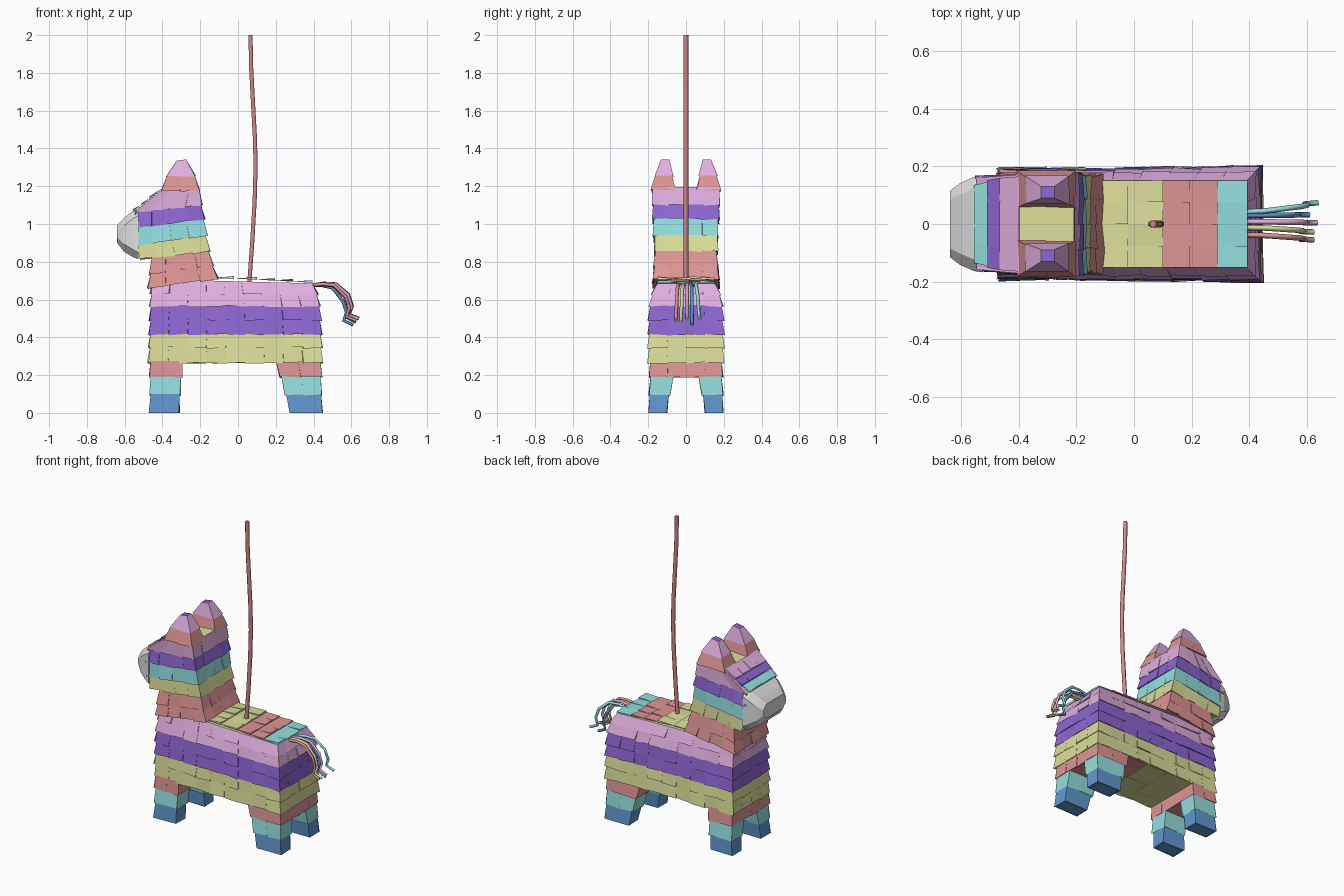
import bpy, bmesh, random
from mathutils import Vector as V

if "Cube" in bpy.data.objects:
    bpy.data.objects.remove(bpy.data.objects["Cube"])

random.seed(4)


def lin(c):
    c /= 255
    return c / 12.92 if c <= 0.04045 else ((c + 0.055) / 1.055) ** 2.4


COLOURS = {"pink": (225, 175, 224), "purple": (142, 102, 210), "yellow": (220, 222, 154),
           "red": (223, 149, 149), "cyan": (148, 223, 223), "blue": (98, 152, 208),
           "off white": (224, 224, 224), "rope red": (212, 136, 139)}
MATS = {}
for name, rgb in COLOURS.items():
    m = bpy.data.materials.new(name)
    m.diffuse_color = (*[lin(c) for c in rgb], 1)
    m.use_nodes = True
    m.node_tree.nodes["Principled BSDF"].inputs["Base Color"].default_value = m.diffuse_color
    MATS[name] = m
IDX = {n: i for i, n in enumerate(COLOURS)}


def finish(bm, name):
    bmesh.ops.recalc_face_normals(bm, faces=bm.faces)
    me = bpy.data.meshes.new(name)
    bm.to_mesh(me)
    bm.free()
    for m in MATS.values():
        me.materials.append(m)
    ob = bpy.data.objects.new(name, me)
    bpy.context.collection.objects.link(ob)
    return ob


def face(bm, vs, col):
    bm.faces.new(vs).material_index = IDX[col]


def flap(bm, t0, t1, b0, b1, o0, o1, col):
    """One paper flap: a wedge, thin at the top edge and lifted at the bottom edge."""
    t0, t1, b0, b1, o0, o1 = [bm.verts.new(p) for p in (t0, t1, b0, b1, o0, o1)]
    for f in ((t0, t1, o1, o0), (t0, b0, b1, t1), (b0, o0, o1, b1), (t0, o0, b0), (t1, b1, o1)):
        face(bm, f, col)


def loft(bm, rings, cols, low, top):
    """Closed solid through rings of points, one colour per band plus two caps."""
    vs = [[bm.verts.new(p) for p in r] for r in rings]
    n = len(vs[0])
    for lo, hi, col in zip(vs, vs[1:], cols):
        for k in range(n):
            face(bm, (lo[k], lo[(k + 1) % n], hi[(k + 1) % n], hi[k]), col)
    face(bm, vs[0][::-1], low)
    face(bm, vs[-1], top)


def corners(r, d=0.0):
    """Ring (x0, z0, x1, z1, y_low, y_high, optional narrowing at x0), grown outward by d."""
    x0, z0, x1, z1, ya, yb = r[:6]
    t = r[6] if len(r) > 6 else 0
    return [V((x0 - d, ya + t - d, z0)), V((x1 + d, ya - d, z1)),
            V((x1 + d, yb + d, z1)), V((x0 - d, yb - t + d, z0))]


def paper(name, rings, cols, low, top, flare=0.008, first_drop=0.01, size=0.1):
    """Block covered in rows of overlapping paper flaps, listed bottom to top."""
    bm = bmesh.new()
    loft(bm, [corners(r, -0.002) for r in rings], cols, low, top)
    for i, col in enumerate(cols):
        lo, hi, out = corners(rings[i]), corners(rings[i + 1]), corners(rings[i], flare)
        drop = first_drop if i == 0 else 0.01
        for k in range(4):
            j = (k + 1) % 4
            n = max(1, round((lo[j] - lo[k]).length / size))
            for s in range(n):
                a, b = s / n, (s + 1) / n
                j1, j2 = random.uniform(0.4, 1.6), random.uniform(0.4, 1.6)
                t0, t1 = hi[k].lerp(hi[j], a), hi[k].lerp(hi[j], b)
                b0, b1 = lo[k].lerp(lo[j], a), lo[k].lerp(lo[j], b)
                o0 = b0.lerp(out[k].lerp(out[j], a), j1) - V((0, 0, drop * random.random()))
                o1 = b1.lerp(out[k].lerp(out[j], b), j2) - V((0, 0, drop * random.random()))
                flap(bm, t0, t1, b0, b1, o0, o1, col)
    return finish(bm, name)


def tiles(name, strips, lift, n):
    """Rows of flaps on a level surface: strips of (start, end, colour), points as (x, z, half width)."""
    bm = bmesh.new()
    base = .003 if lift > 0 else -.002
    for (xa, za, ha), (xb, zb, hb), col in strips:
        for s in range(n):
            a, b = 2 * s / n - 1, 2 * (s + 1) / n - 1
            up = [V((0, 0, lift * random.uniform(0.4, 1.4))) for _ in range(2)]
            b0, b1 = V((xb, hb * a, zb)), V((xb, hb * b, zb))
            flap(bm, V((xa, ha * a, za + base)), V((xa, ha * b, za + base)),
                 b0, b1, b0 + up[0], b1 + up[1], col)
    return finish(bm, name)


# Body
paper("body", [(-.468, .27, .44, .27, -.194, .194, .012), (-.466, .35, .438, .35, -.194, .194, .012),
               (-.463, .42, .436, .42, -.194, .194, .012), (-.461, .495, .433, .495, -.192, .192, .012),
               (-.459, .57, .428, .57, -.189, .189, .012), (-.456, .635, .415, .63, -.176, .176, .01),
               (-.45, .708, .393, .686, -.152, .152)],
      ["yellow", "yellow", "purple", "purple", "pink", "pink"], "yellow", "yellow")

# Strips along the back
px = [(-.14, .711), (-.02, .709), (.1, .704), (.195, .699), (.29, .694), (.395, .687)]
pc = ["yellow", "yellow", "red", "red", "cyan"]
tiles("back_strips", [((*px[i], .152), (*px[i + 1], .152), pc[i]) for i in range(5)], 0.011, 4)

# Strips under the belly
tiles("belly_strips", [((-.3, .27, .185), (-.1, .27, .185), "yellow"), ((-.1, .27, .185), (.05, .27, .185), "yellow"),
                       ((.05, .27, .185), (.21, .27, .185), "red")], -0.006, 4)

# Hips and legs
for part, xs in (("front", [(-.465, -.315), (-.462, -.31), (-.463, -.302), (-.463, -.295)]),
                 ("rear", [(.28, .443), (.255, .44), (.228, .438), (.2, .436)])):
    (a0, a1), (b0, b1), (c0, c1), (d0, d1) = xs
    paper(part + "_hips", [(c0, .195, c1, .195, -.189, .189), (d0, .275, d1, .275, -.189, .189)],
          ["red"], "red", "red", flare=0.006)
    for side, s in (("right", -1), ("left", 1)):
        def leg(x0, x1, z, inner, outer):
            return (x0, z, x1, z, *sorted((s * inner, s * outer)))
        paper(f"{part}_leg_{side}", [leg(a0, a1, 0, .106, .192), leg(b0, b1, .1, .09, .192),
                                     leg(c0, c1, .198, .065, .187)],
              ["blue", "cyan"], "blue", "cyan", flare=0.005, first_drop=0, size=0.12)

# Neck
paper("neck", [(-.47, .665, -.112, .715, -.17, .17), (-.462, .735, -.138, .785, -.165, .165),
               (-.455, .83, -.16, .87, -.158, .158)], ["red", "red"], "red", "red", size=0.09)

# Head
paper("head", [(-.508, .818, -.157, .86, -.16, .16, .005), (-.534, .89, -.172, .945, -.165, .165, .008),
               (-.543, .985, -.184, 1.03, -.17, .17, .012), (-.543, 1.065, -.197, 1.105, -.174, .174, .025),
               (-.40, 1.185, -.207, 1.195, -.177, .177, .005)],
      ["yellow", "cyan", "purple", "pink"], "yellow", "yellow", size=0.09)

# Strips down the forehead
tiles("forehead_strips", [((-.40, 1.187, .165), (-.468, 1.133, .16), "pink"),
                          ((-.468, 1.133, .16), (-.51, 1.1, .152), "purple"),
                          ((-.51, 1.1, .146), (-.556, 1.066, .135), "cyan")], 0.01, 4)

# Muzzle, eight-sided
bm = bmesh.new()
secs = []
for x, lo, hi, w, c in ((-.527, .814, 1.08, .168, .035), (-.557, .825, 1.068, .163, .04),
                        (-.605, .855, 1.03, .142, .04), (-.64, .90, .995, .115, .03)):
    secs.append([V((x, y, z)) for y, z in ((-w + c, lo), (w - c, lo), (w, lo + c), (w, hi - c),
                                           (w - c, hi), (c - w, hi), (-w, hi - c), (-w, lo + c))])
loft(bm, secs, ["off white"] * 3, "off white", "off white")
finish(bm, "muzzle")

# Ears
for side, s in (("right", -1), ("left", 1)):
    def ear(x0, x1, z0, z1, inner, outer):
        return (x0, z0, x1, z1, *sorted((s * inner, s * outer)))
    paper("ear_" + side, [ear(-.403, -.209, 1.175, 1.185, .062, .18), ear(-.374, -.23, 1.258, 1.258, .073, .162),
                          ear(-.325, -.275, 1.335, 1.342, .088, .132)],
          ["red", "pink"], "red", "purple", flare=0.005)


def cord(name, pts, col, radius, res):
    cu = bpy.data.curves.new(name, "CURVE")
    cu.dimensions = "3D"
    cu.bevel_depth, cu.bevel_resolution, cu.use_fill_caps = radius, res, True
    sp = cu.splines.new("POLY")
    sp.points.add(len(pts) - 1)
    for p, co in zip(sp.points, pts):
        p.co = (*co, 1)
    cu.materials.append(MATS[col])
    bpy.context.collection.objects.link(bpy.data.objects.new(name, cu))


# Hanging rope
cord("rope", [(.06, 0, .69), (.075, 0, .9), (.088, 0, 1.12), (.093, 0, 1.3), (.09, 0, 1.45),
              (.08, 0, 1.63), (.07, 0, 1.82), (.066, 0, 2.0)], "rope red", 0.0125, 1)

# Tail strands: colour, y at the root, y at the tip, shift in x and z
for i, (col, y0, y1, dx, dz) in enumerate((("cyan", .042, .074, .015, .012), ("blue", .03, .032, -.015, -.022),
                                           ("pink", .008, .004, .012, .01), ("yellow", -.012, -.028, .0, -.005),
                                           ("red", -.038, -.055, .0, .0))):
    path = ((.385, 0, .675, 0), (.45, .1, .682, .3), (.51, .35, .675, .6), (.57, .6, .615, 1),
            (.59, .75, .555, 1), (.575, .85, .51, 1), (.625, 1, .488, 1))
    cord(f"tail_strand_{i + 1}", [(x + dx * k, y0 + (y1 - y0) * f, z + dz * k) for x, f, z, k in path],
         col, 0.0095, 0)
